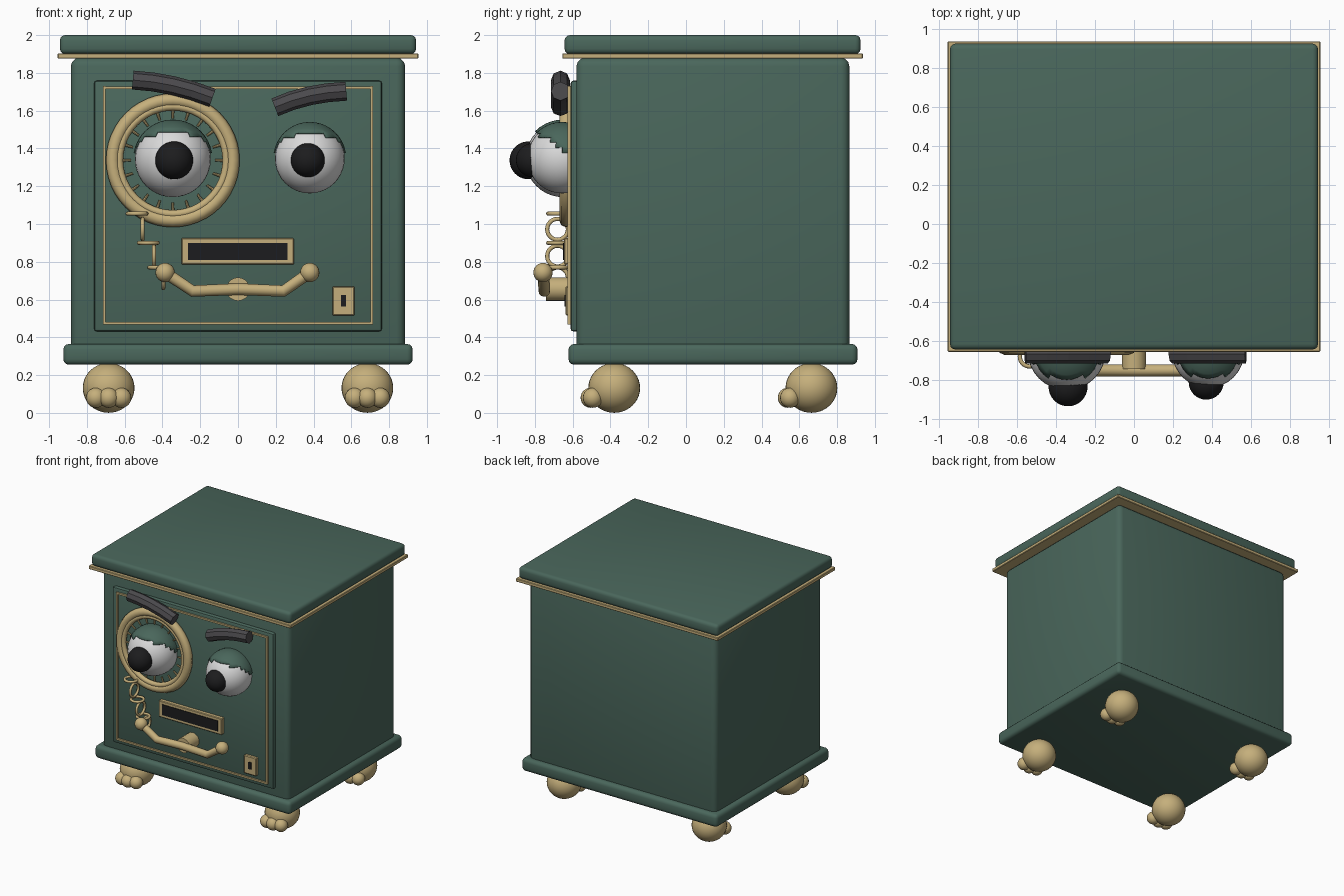
import bpy, bmesh, math
from mathutils import Vector, Matrix

cube = bpy.data.objects.get("Cube")
if cube:
    bpy.data.objects.remove(cube, do_unlink=True)


def material(name, rgb):
    m = bpy.data.materials.new(name)
    m.use_nodes = True
    col = (*rgb, 1.0)
    m.diffuse_color = col
    m.node_tree.nodes["Principled BSDF"].inputs["Base Color"].default_value = col
    return m


GREEN = material("dark green paint", (0.068, 0.135, 0.106))
GOLD = material("brass", (0.56, 0.43, 0.20))
WHITE = material("eye white", (0.70, 0.70, 0.70))
BLACK = material("black", (0.012, 0.012, 0.013))
GREY = material("charcoal", (0.07, 0.067, 0.073))


def finish(bm, name, mat, smooth=40):
    me = bpy.data.meshes.new(name)
    bm.to_mesh(me)
    bm.free()
    ob = bpy.data.objects.new(name, me)
    bpy.context.collection.objects.link(ob)
    me.materials.append(mat)
    if smooth:
        bpy.ops.object.select_all(action='DESELECT')
        ob.select_set(True)
        bpy.context.view_layer.objects.active = ob
        bpy.ops.object.shade_smooth_by_angle(angle=math.radians(smooth))
    return ob


def box(name, mat, lo, hi, bevel=0.0, segs=2):
    """Box between two corners, with optional rounded edges."""
    lo, hi = Vector(lo), Vector(hi)
    bm = bmesh.new()
    bmesh.ops.create_cube(bm, size=1, matrix=Matrix.Translation((lo + hi) / 2)
                          @ Matrix.Diagonal((*(hi - lo), 1)))
    if bevel:
        bmesh.ops.bevel(bm, geom=bm.edges[:], offset=bevel, segments=segs,
                        profile=0.5, affect='EDGES')
    return finish(bm, name, mat, 30)


def ball(name, mat, c, r, squash=1.0, u=32, v=20):
    bm = bmesh.new()
    bmesh.ops.create_uvsphere(bm, u_segments=u, v_segments=v, radius=r,
                              matrix=Matrix.Translation(c) @ Matrix.Diagonal((1, 1, squash, 1)))
    return finish(bm, name, mat)


def rod(name, mat, a, b, r1, r2=None, sides=20):
    """Cylinder or cone from a to b."""
    a, b = Vector(a), Vector(b)
    d = b - a
    bm = bmesh.new()
    bmesh.ops.create_cone(bm, cap_ends=True, segments=sides, radius1=r1,
                          radius2=r1 if r2 is None else r2, depth=d.length,
                          matrix=Matrix.Translation((a + b) / 2)
                          @ d.to_track_quat('Z', 'Y').to_matrix().to_4x4())
    return finish(bm, name, mat)


def torus(name, mat, c, axis, major, minor, n=24, m=8):
    rot = Vector(axis).to_track_quat('Z', 'Y').to_matrix().to_4x4()
    bm = bmesh.new()
    rings = []
    for i in range(n):
        t = math.tau * i / n
        ring = []
        for j in range(m):
            p = math.tau * j / m
            w = major + minor * math.cos(p)
            ring.append(bm.verts.new((w * math.cos(t), w * math.sin(t), minor * math.sin(p))))
        rings.append(ring)
    for i in range(n):
        a, b = rings[i], rings[(i + 1) % n]
        for j in range(m):
            k = (j + 1) % m
            bm.faces.new((a[j], b[j], b[k], a[k]))
    bm.transform(Matrix.Translation(c) @ rot)
    return finish(bm, name, mat, 50)


def sweep(name, mat, pts, r, sides, smooth):
    """Tube along a path in the front plane, with mitred joints."""
    pts = [Vector(p) for p in pts]
    bm = bmesh.new()
    rings = []
    for i, p in enumerate(pts):
        t = (pts[min(i + 1, len(pts) - 1)] - pts[max(i - 1, 0)]).normalized()
        up = t.cross(Vector((0, 1, 0)))
        rings.append([bm.verts.new(p + r * (up * math.cos(math.tau * j / sides)
                                            + Vector((0, 1, 0)) * math.sin(math.tau * j / sides)))
                      for j in range(sides)])
    for a, b in zip(rings, rings[1:]):
        for j in range(sides):
            k = (j + 1) % sides
            bm.faces.new((a[j], a[k], b[k], b[j]))
    bm.faces.new(rings[0])
    bm.faces.new(rings[-1])
    bmesh.ops.recalc_face_normals(bm, faces=bm.faces[:])
    return finish(bm, name, mat, smooth)


# Cabinet: body, base, brass trim and lid
box("cabinet_body", GREEN, (-0.885, -0.58, 0.28), (0.885, 0.865, 1.88), 0.045, 3)
box("cabinet_base", GREEN, (-0.925, -0.622, 0.255), (0.925, 0.908, 0.365), 0.03, 3)
box("lid_trim", GOLD, (-0.955, -0.655, 1.875), (0.955, 0.936, 1.903), 0.004, 1)
box("cabinet_lid", GREEN, (-0.943, -0.643, 1.90), (0.943, 0.924, 2.0), 0.028, 3)

# Door panel and its thin brass border
box("door_panel", GREEN, (-0.763, -0.612, 0.43), (0.763, -0.56, 1.76), 0.018, 2)
for side, s in (("left", 1), ("right", -1)):
    x = s * 0.708
    box("border_" + side, GOLD, (x - 0.007, -0.628, 0.468), (x + 0.007, -0.60, 1.73))
for end, z in (("bottom", 0.475), ("top", 1.722)):
    box("border_" + end, GOLD, (-0.714, -0.627, z - 0.007), (0.714, -0.60, z + 0.007))

# Ball feet, each with three toes
for side, x in (("left", 0.685), ("right", -0.685)):
    for end, y in (("front", -0.38), ("back", 0.664)):
        ball(f"foot_{end}_{side}", GOLD, (x, y, 0.132), 0.137, 0.96)
        for i in (-1, 0, 1):
            ball(f"toe_{end}_{side}_{i + 2}", GOLD,
                 (x + i * 0.067, y - 0.125 + 0.012 * abs(i), 0.08), 0.053, u=20, v=12)


# Eyes with pupils and stepped lids
def eye(side, c, r, pupil, pr):
    ball("eye_" + side, WHITE, c, r)
    ball("pupil_" + side, BLACK, pupil, pr)
    bm = bmesh.new()
    bmesh.ops.create_uvsphere(bm, u_segments=32, v_segments=20, radius=r * 1.045)
    cut = []
    for f in bm.faces:
        p = f.calc_center_median() / r
        if p.z < 0.30 - 0.6 * p.y or p.y > 0.45:
            cut.append(f)
    bmesh.ops.delete(bm, geom=cut, context='FACES')
    bm.transform(Matrix.Translation(c))
    lid = finish(bm, "eyelid_" + side, GREEN)
    mod = lid.modifiers.new("thickness", 'SOLIDIFY')
    mod.thickness = r * 0.06
    mod.offset = -1


eye("right", (-0.345, -0.65, 1.343), 0.201, (-0.338, -0.834, 1.337), 0.10)
eye("left", (0.38, -0.655, 1.347), 0.185, (0.37, -0.81, 1.338), 0.09)

# Curved eyebrows
sweep("eyebrow_right", GREY, [(-0.557, -0.665, 1.762), (-0.45, -0.665, 1.752),
                              (-0.345, -0.665, 1.733), (-0.24, -0.665, 1.705),
                              (-0.135, -0.665, 1.668)], 0.05, 8, 0)
sweep("eyebrow_left", GREY, [(0.195, -0.665, 1.618), (0.285, -0.665, 1.653),
                             (0.38, -0.665, 1.679), (0.475, -0.665, 1.695),
                             (0.573, -0.665, 1.703)], 0.05, 8, 0)

# Brass dial ring around the right eye, with inward pegs
mc = Vector((-0.345, -0.635, 1.337))
torus("dial_outer_ring", GOLD, mc, (0, -1, 0), 0.318, 0.036, 48, 8)
torus("dial_inner_ring", GOLD, mc + Vector((0, -0.008, 0)), (0, -1, 0), 0.285, 0.022, 48, 8)
for i in range(20):
    t = math.tau * i / 20
    d = Vector((math.cos(t), 0, math.sin(t)))
    rod(f"dial_peg_{i + 1}", GOLD, mc + d * 0.28, mc + d * 0.222, 0.009, 0.006, 8)

# Chain of alternating links
for i, (x, z) in enumerate(((-0.535, 1.055), (-0.475, 0.90), (-0.42, 0.77))):
    torus(f"chain_flat_link_{i + 1}", GOLD, (x, -0.68, z), (0, 0, 1), 0.05, 0.011)
for i, (x, z) in enumerate(((-0.505, 0.972), (-0.445, 0.83), (-0.395, 0.715))):
    torus(f"chain_upright_link_{i + 1}", GOLD, (x, -0.68, z), (1, 0, 0), 0.055, 0.011)

# Mouth slot
box("mouth_frame", GOLD, (-0.30, -0.645, 0.785), (0.297, -0.60, 0.925), 0.005, 1)
box("mouth_slot", BLACK, (-0.265, -0.650, 0.81), (0.262, -0.642, 0.90))

# Smiling handle on a round stem
sweep("handle_bar", GOLD, [(-0.385, -0.755, 0.742), (-0.24, -0.75, 0.645), (0, -0.75, 0.655),
                           (0.24, -0.75, 0.645), (0.38, -0.755, 0.742)], 0.031, 12, 40)
for side, x in (("right", -0.386), ("left", 0.380)):
    ball("handle_knob_" + side, GOLD, (x, -0.757, 0.743), 0.051, u=20, v=12)
rod("handle_stem", GOLD, (0, -0.58, 0.655), (0, -0.742, 0.655), 0.062)

# Keyhole plate
box("keyhole_plate", GOLD, (0.50, -0.638, 0.515), (0.617, -0.60, 0.67), 0.006, 1)
box("keyhole", BLACK, (0.545, -0.643, 0.563), (0.573, -0.635, 0.623))
